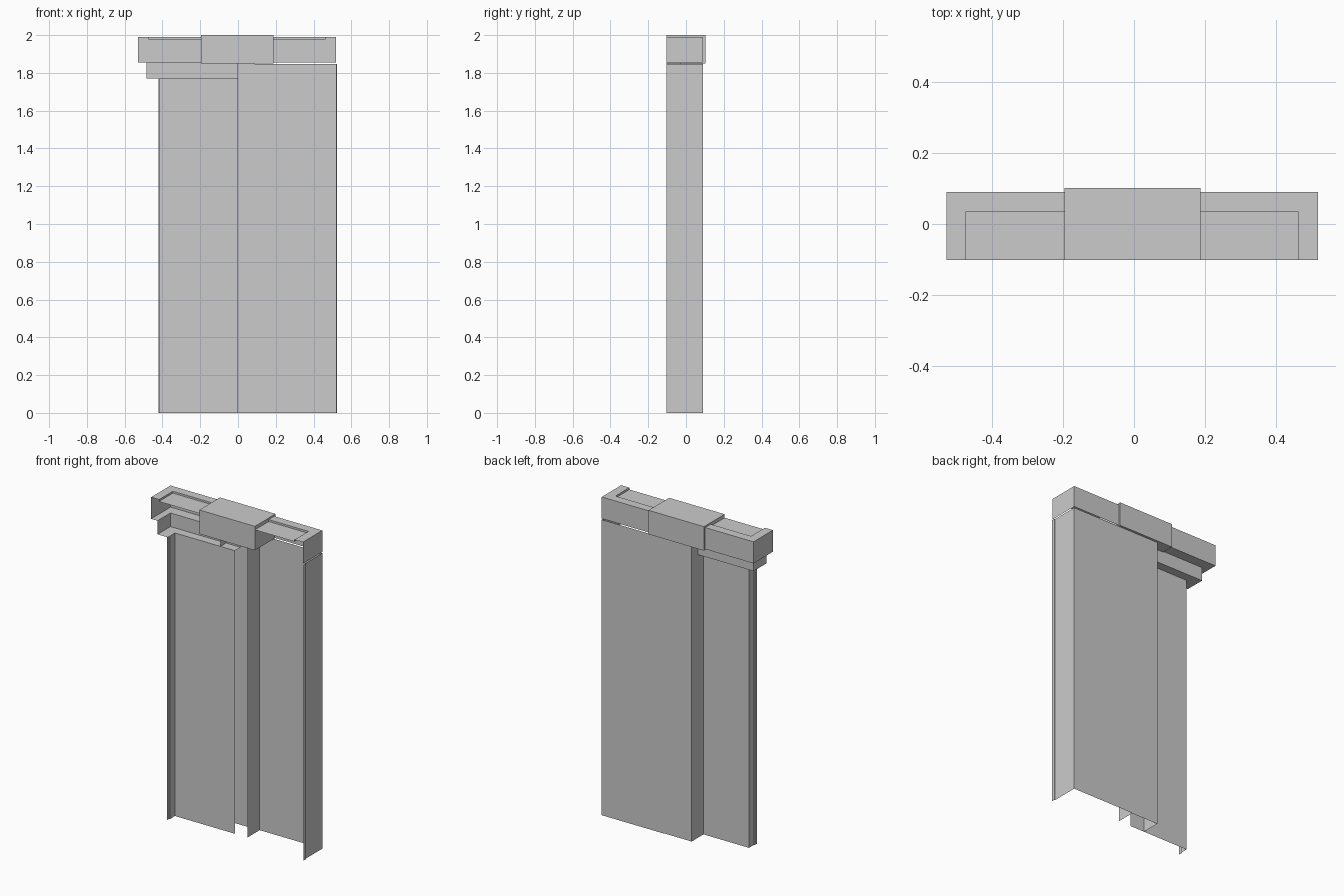
import bpy

cube = bpy.data.objects.get("Cube")
if cube:
    bpy.data.objects.remove(cube, do_unlink=True)

grey = bpy.data.materials.new("plain_grey")
grey.use_nodes = True
colour = (0.6, 0.6, 0.6, 1)
grey.diffuse_color = colour
grey.node_tree.nodes["Principled BSDF"].inputs["Base Color"].default_value = colour

FRONT = -0.102   # plane of the open front edges
BACK = 0.09      # rear plane of the casing
TOP = 1.99
HEAD = 1.855     # underside of the header


def loft(name, rows):
    """Open sheet of quads joining successive rows of points."""
    n = len(rows[0])
    verts = [p for row in rows for p in row]
    faces = [(r * n + i, r * n + i + 1, (r + 1) * n + i + 1, (r + 1) * n + i)
             for r in range(len(rows) - 1) for i in range(n - 1)]
    mesh = bpy.data.meshes.new(name)
    mesh.from_pydata(verts, [], faces)
    mesh.materials.append(grey)
    obj = bpy.data.objects.new(name, mesh)
    bpy.context.collection.objects.link(obj)
    return obj


def wall(name, path, z0, z1):
    """Vertical sheet standing on a plan path."""
    return loft(name, [[(x, y, z) for x, y in path] for z in (z0, z1)])


def corner_moulding(name, profile, end_x):
    """Sweep a profile of (x, y, z) corners from the front edge round to end_x."""
    return loft(name, [[(x, FRONT, z), (x, y, z), (end_x, y, z)] for x, y, z in profile])


# Header rims with mitred corners; the left one also carries the stepped ledge
rim_drop = TOP - 0.012
corner_moulding("left_header_and_ledge", [
    (-0.475, 0.035, rim_drop), (-0.475, 0.035, TOP), (-0.53, BACK, TOP),
    (-0.53, BACK, HEAD), (-0.485, 0.025, HEAD), (-0.485, 0.025, 1.77),
    (-0.415, -0.03, 1.77)], 0)
corner_moulding("right_header", [
    (0.463, 0.035, rim_drop), (0.463, 0.035, TOP),
    (0.52, BACK, TOP), (0.52, BACK, HEAD)], 0)

# Sunken top deck between the rims
loft("header_deck", [[(x, y, rim_drop) for x in (-0.475, 0.463)] for y in (FRONT, 0.035)])

# Upright panels with front returns and narrow outer lips
wall("left_panel", [(-0.42, FRONT), (-0.42, -0.08), (-0.415, -0.08),
                    (-0.415, -0.03), (0, -0.03)], 0, 1.77)
wall("right_panel", [(0.525, FRONT), (0.525, -0.08), (0.52, -0.08),
                     (0.52, BACK), (0.087, BACK)], 0, HEAD - 0.007)

# Middle channel with two forward flanges
wall("middle_channel", [(0.087, -0.03), (0.087, BACK - 0.003),
                        (-0.1, BACK - 0.003), (-0.1, -0.03)], 0, HEAD)

# Central block over the header
bpy.ops.mesh.primitive_cube_add(size=1, location=(-0.004, 0, 1.925))
block = bpy.context.object
block.name = "centre_block"
block.scale = (0.384, 0.204, 0.15)
bpy.ops.object.transform_apply(location=False, rotation=False, scale=True)
block.data.materials.append(grey)
